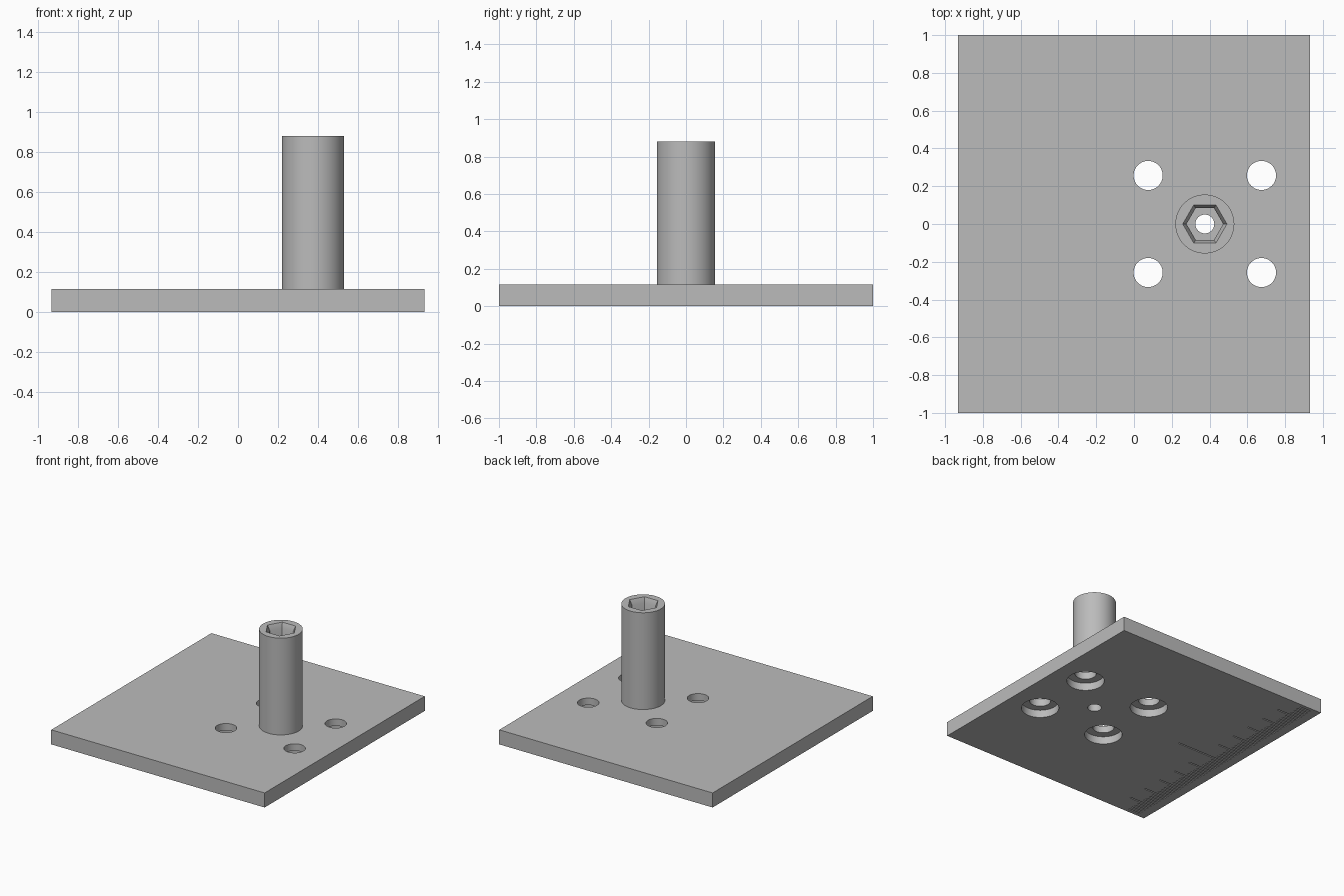
import bpy, bmesh, math
from mathutils import Matrix, Vector

if "Cube" in bpy.data.objects:
    bpy.data.objects.remove(bpy.data.objects["Cube"], do_unlink=True)

HALF_X, HALF_Y, THICK, TOP = 0.933, 1.0, 0.115, 0.88
POST_X, POST_R, BORE_R = 0.375, 0.156, 0.05

grey = bpy.data.materials.new("plain_grey")
grey.use_nodes = True
grey.diffuse_color = (0.5, 0.5, 0.5, 1)
grey.node_tree.nodes["Principled BSDF"].inputs["Base Color"].default_value = (0.5, 0.5, 0.5, 1)


def add_box(bm, low, high):
    low, high = Vector(low), Vector(high)
    place = Matrix.Translation((low + high) / 2) @ Matrix.Diagonal((*(high - low), 1))
    bmesh.ops.create_cube(bm, size=1, matrix=place)


def add_round(bm, x, y, z0, z1, r0, r1=None, sides=64):
    bmesh.ops.create_cone(bm, cap_ends=True, segments=sides, radius1=r0,
                          radius2=r0 if r1 is None else r1, depth=z1 - z0,
                          matrix=Matrix.Translation((x, y, (z0 + z1) / 2)))


def add_hex(bm, z0, z1, r0, r1):
    # Corners point along x, flats face the front and back
    spin = Matrix.Translation((POST_X, 0, (z0 + z1) / 2)) @ Matrix.Rotation(math.pi / 2, 4, "Z")
    bmesh.ops.create_cone(bm, cap_ends=True, segments=6, radius1=r0, radius2=r1,
                          depth=z1 - z0, matrix=spin)


def finish(name, bm):
    mesh = bpy.data.meshes.new(name)
    bm.to_mesh(mesh)
    bm.free()
    mesh.materials.append(grey)
    obj = bpy.data.objects.new(name, mesh)
    bpy.context.collection.objects.link(obj)
    return obj


def cut(target, name, build):
    """Cut the shape made by build(bm) out of target, then drop the cutter."""
    bm = bmesh.new()
    build(bm)
    cutter = finish(name, bm)
    cutter.hide_render = True
    mod = target.modifiers.new(name, "BOOLEAN")
    mod.operation, mod.solver, mod.object = "DIFFERENCE", "EXACT", cutter
    bpy.context.view_layer.objects.active = target
    bpy.ops.object.modifier_apply(modifier=name)
    bpy.data.objects.remove(cutter, do_unlink=True)


def smooth(obj):
    bpy.ops.object.select_all(action="DESELECT")
    obj.select_set(True)
    bpy.context.view_layer.objects.active = obj
    bpy.ops.object.shade_smooth_by_angle(angle=math.radians(30))


# Base plate
bm = bmesh.new()
add_box(bm, (-HALF_X, -HALF_Y, 0), (HALF_X, HALF_Y, THICK))
plate = finish("base_plate", bm)

HOLES = [(POST_X + sx * 0.3, sy * 0.257) for sx in (-1, 1) for sy in (-1, 1)]


def through_holes(bm):
    for x, y in HOLES:
        add_round(bm, x, y, -0.1, 0.3, 0.077)
    add_round(bm, POST_X, 0, -0.1, 0.3, BORE_R)


def counterbores(bm):
    for x, y in HOLES:
        add_round(bm, x, y, -0.1, 0.06, 0.136)


def ruler_ticks(bm):
    # Fine marks, with a longer one every fifth and the longest in the middle
    start = -HALF_X + 0.07
    for i in range(-29, 30):
        length = 0.44 if i == 0 else 0.2 if i % 5 == 0 else 0.1
        y = i / 30
        add_box(bm, (start, y - 0.005, -0.05), (start + length, y + 0.005, 0.013))


cut(plate, "through_holes", through_holes)
cut(plate, "counterbores", counterbores)
cut(plate, "ruler_ticks", ruler_ticks)
smooth(plate)

# Hollow post with a hexagonal socket and a chamfered mouth
bm = bmesh.new()
add_round(bm, POST_X, 0, THICK, TOP, POST_R)
post = finish("post", bm)
cut(post, "bore", lambda bm: add_round(bm, POST_X, 0, 0, 1, BORE_R))
cut(post, "socket", lambda bm: add_hex(bm, TOP - 0.25, 1, 0.097, 0.097))
cut(post, "socket_mouth", lambda bm: add_hex(bm, TOP - 0.04, TOP + 0.04, 0.097, 0.137))
smooth(post)
